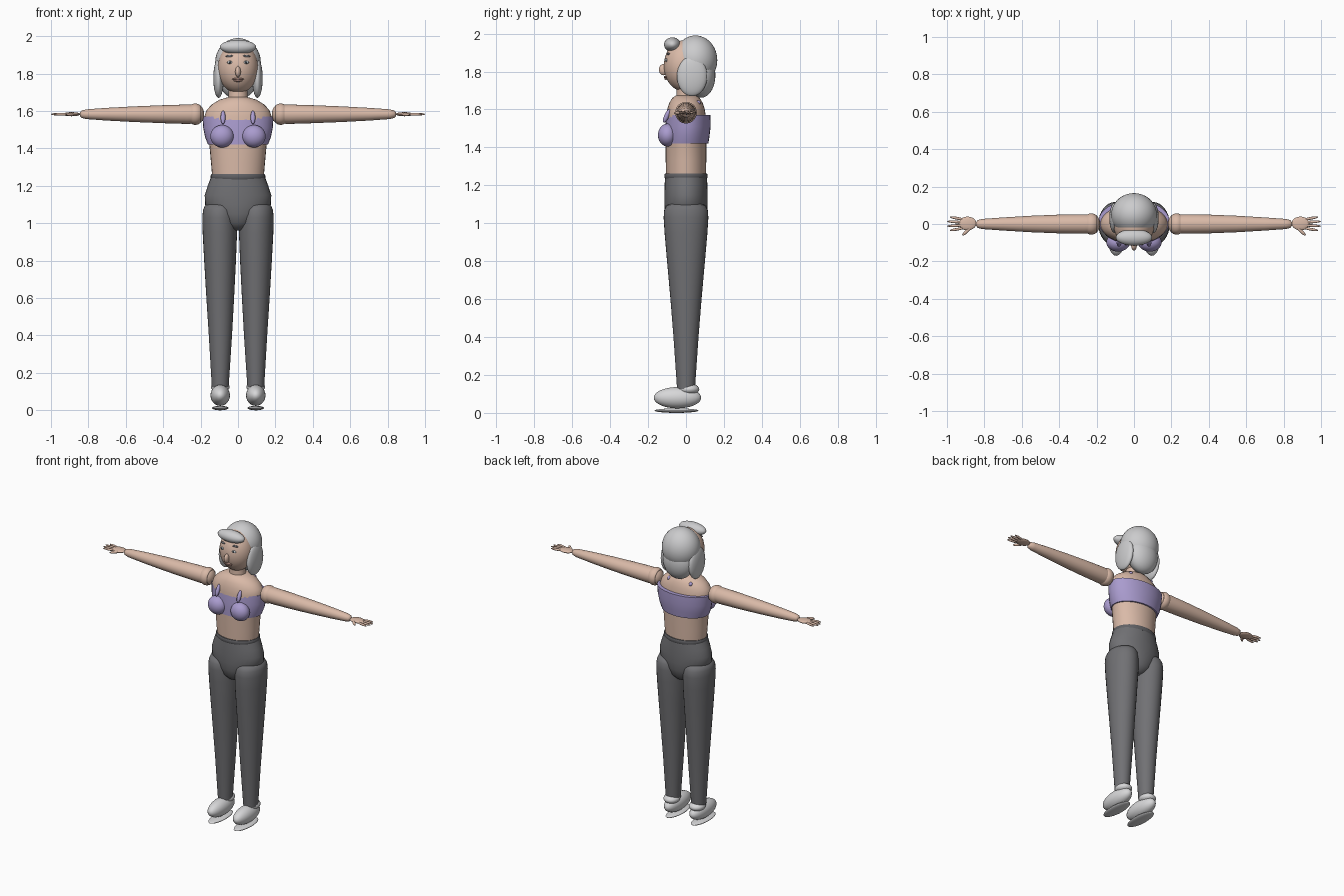
import bpy, bmesh, math
from mathutils import Vector, Matrix

if "Cube" in bpy.data.objects:
    bpy.data.objects.remove(bpy.data.objects["Cube"])


def material(name, rgb):
    m = bpy.data.materials.new(name)
    m.diffuse_color = (*rgb, 1)
    m.use_nodes = True
    m.node_tree.nodes["Principled BSDF"].inputs["Base Color"].default_value = m.diffuse_color
    return m


SKIN = material("skin", (0.70, 0.49, 0.39))
HAIR = material("silver hair", (0.60, 0.60, 0.61))
TOP = material("lavender fabric", (0.40, 0.33, 0.62))
PANTS = material("grey fabric", (0.165, 0.165, 0.175))
BAND = material("dark grey waistband", (0.12, 0.12, 0.13))
SHOE = material("white shoe", (0.68, 0.68, 0.69))
EYE = material("eye grey", (0.50, 0.52, 0.54))
DARK = material("dark pupil", (0.04, 0.05, 0.06))
BROW = material("grey brow", (0.20, 0.20, 0.22))
LIP = material("lip", (0.50, 0.30, 0.25))


def finish(bm, name, mat, angle=50):
    bmesh.ops.recalc_face_normals(bm, faces=bm.faces)
    mesh = bpy.data.meshes.new(name)
    bm.to_mesh(mesh)
    bm.free()
    mesh.materials.append(mat)
    ob = bpy.data.objects.new(name, mesh)
    bpy.context.collection.objects.link(ob)
    bpy.context.view_layer.objects.active = ob
    ob.select_set(True)
    bpy.ops.object.shade_smooth_by_angle(angle=math.radians(angle))
    ob.select_set(False)
    return ob


def ellipsoid(name, mat, center, radii, rot=Matrix(), seg=28):
    bm = bmesh.new()
    bmesh.ops.create_uvsphere(bm, u_segments=seg, v_segments=seg * 2 // 3, radius=1)
    bm.transform(Matrix.Translation(center) @ rot @ Matrix.Diagonal((*radii, 1)))
    return finish(bm, name, mat)


def stretched(name, mat, a, b, r):
    """Slim ellipsoid running between two points."""
    a, b = Vector(a), Vector(b)
    rot = (b - a).to_track_quat('Z', 'Y').to_matrix().to_4x4()
    return ellipsoid(name, mat, (a + b) / 2, (r, r, (b - a).length / 2), rot, 12)


def loft(name, mat, rings, place=Matrix(), seg=32):
    """Closed body from rings of (height, centre x, centre y, radius x, radius y)."""
    bm = bmesh.new()
    loops = []
    for z, cx, cy, rx, ry in rings:
        loops.append([bm.verts.new((cx + rx * math.cos(2 * math.pi * i / seg),
                                    cy + ry * math.sin(2 * math.pi * i / seg), z))
                      for i in range(seg)])
    for lo, hi in zip(loops, loops[1:]):
        for i in range(seg):
            j = (i + 1) % seg
            bm.faces.new((lo[i], lo[j], hi[j], hi[i]))
    bm.faces.new(loops[0])
    bm.faces.new(loops[-1])
    bm.transform(place)
    return finish(bm, name, mat)


# Torso and neck
loft("torso", SKIN, [
    (1.24, 0, 0, .137, .105), (1.33, 0, 0, .145, .107), (1.42, 0, 0, .153, .108),
    (1.50, 0, 0, .172, .108), (1.57, 0, 0, .18, .104), (1.605, 0, 0, .168, .098),
    (1.635, 0, 0, .14, .088), (1.66, 0, 0, .10, .073), (1.675, 0, 0, .05, .05)])
loft("neck", SKIN, [(1.64, 0, -.003, .054, .05), (1.70, 0, -.003, .05, .046),
                    (1.76, 0, -.003, .05, .046)], seg=24)

# Cropped top
loft("top_band", TOP, [(1.42, 0, .003, .16, .115), (1.46, 0, .006, .176, .118),
                       (1.51, 0, .01, .186, .12), (1.57, 0, .013, .19, .116)])

# Trousers
loft("waistband", BAND, [(1.235, 0, 0, .142, .111), (1.242, 0, 0, .146, .114),
                         (1.254, 0, 0, .146, .114), (1.262, 0, 0, .142, .111)])
loft("pelvis", PANTS, [
    (.96, 0, 0, .03, .04), (.972, 0, 0, .06, .07), (1.0, 0, 0, .10, .097),
    (1.05, 0, 0, .145, .11), (1.10, 0, 0, .176, .114), (1.15, 0, 0, .178, .114),
    (1.20, 0, 0, .162, .113), (1.245, 0, 0, .145, .11)])

# Head and hair
ellipsoid("head", SKIN, (0, -.01, 1.83), (.108, .107, .135), seg=36)
ellipsoid("hair_cap", HAIR, (0, .05, 1.86), (.122, .115, .13), seg=36)
ellipsoid("hair_back", HAIR, (0, .08, 1.78), (.105, .075, .118))
ellipsoid("fringe", HAIR, (0, -.072, 1.942), (.097, .044, .038))
ellipsoid("nose", SKIN, (0, -.118, 1.81), (.015, .025, .03), seg=16)
ellipsoid("upper_lip", LIP, (0, -.109, 1.771), (.032, .008, .006), seg=16)
ellipsoid("lower_lip", LIP, (0, -.106, 1.762), (.025, .008, .006), seg=16)

for s, side in ((-1, "left"), (1, "right")):
    def part(n):
        return f"{side}_{n}"

    # Face and side hair
    ellipsoid(part("hair_lock"), HAIR, (s * .104, .032, 1.775), (.028, .08, .105))
    ellipsoid(part("eye"), EYE, (s * .043, -.104, 1.86), (.015, .007, .009), seg=16)
    ellipsoid(part("pupil"), DARK, (s * .043, -.11, 1.86), (.006, .004, .006), seg=12)
    stretched(part("brow"), BROW, (s * .026, -.098, 1.894), (s * .066, -.088, 1.893), .006)

    # Cups and straps
    ellipsoid(part("cup"), TOP, (s * .085, -.098, 1.465), (.063, .05, .06))
    stretched(part("strap_front"), TOP, (s * .08, -.118, 1.53), (s * .08, -.085, 1.602), .013)
    ellipsoid(part("strap_back"), TOP, (s * .08, .062, 1.635), (.013, .016, .013), seg=12)

    # Leg and shoe
    loft(part("leg"), PANTS, [
        (.125, s * .095, 0, .045, .047), (.40, s * .094, 0, .062, .066),
        (.60, s * .095, 0, .074, .082), (.80, s * .096, 0, .085, .1),
        (.95, s * .097, 0, .092, .113), (1.03, s * .099, 0, .092, .118),
        (1.07, s * .099, 0, .088, .115), (1.095, s * .099, 0, .078, .1),
        (1.107, s * .099, 0, .055, .07)])
    ellipsoid(part("shoe"), SHOE, (s * .095, -.045, .08), (.052, .125, .056))
    ellipsoid(part("shoe_collar"), SHOE, (s * .095, .015, .125), (.05, .055, .03))
    ellipsoid(part("sole"), SHOE, (s * .095, -.05, .012), (.044, .116, .012))

    # Arm, lofted outward along x
    outward = Matrix.Translation((0, 0, 1.583)) @ Matrix.Rotation(s * math.pi / 2, 4, 'Y')
    ellipsoid(part("shoulder"), SKIN, (s * .228, 0, 1.583), (.047, .057, .057))
    loft(part("arm"), SKIN, [
        (.20, 0, 0, .048, .048), (.27, 0, 0, .052, .052), (.40, 0, 0, .048, .05),
        (.55, 0, 0, .042, .044), (.70, 0, 0, .034, .035), (.81, 0, 0, .026, .027),
        (.835, 0, 0, .02, .021), (.845, 0, 0, .01, .01)], outward, 24)

    # Hand with four fingers and a thumb
    ellipsoid(part("palm"), SKIN, (s * .89, .003, 1.583), (.048, .037, .011), seg=20)
    for i, (y, tip) in enumerate(((.038, .985), (.014, 1.0), (-.011, 1.0), (-.035, .985))):
        stretched(part(f"finger_{i + 1}"), SKIN, (s * .905, y * .6, 1.583),
                  (s * tip, y, 1.583), .0075)
    stretched(part("thumb"), SKIN, (s * .87, -.015, 1.583), (s * .918, -.062, 1.581), .009)
